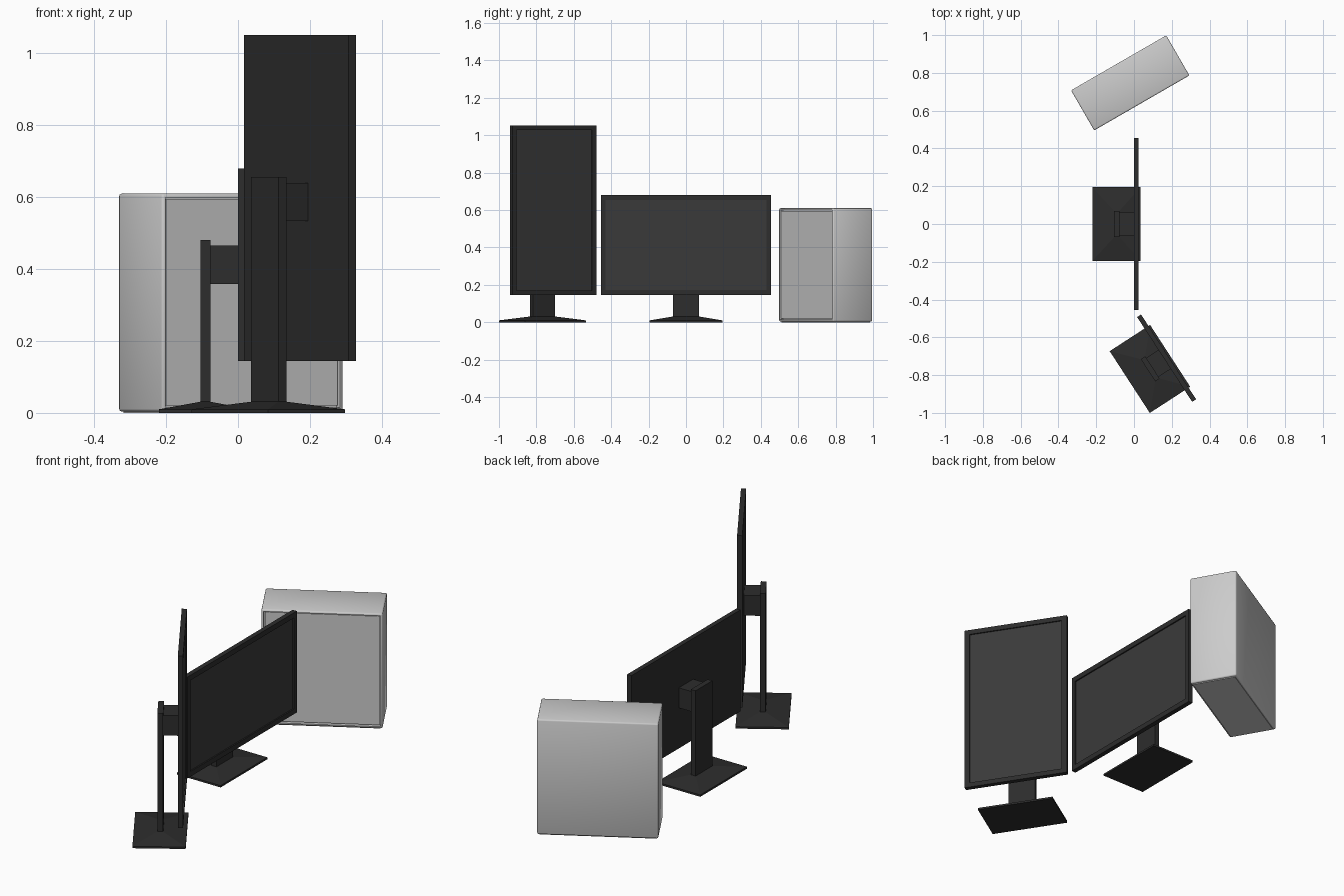
import bpy, bmesh
from math import radians
from mathutils import Matrix

if "Cube" in bpy.data.objects:
    bpy.data.objects.remove(bpy.data.objects["Cube"])


def material(name, v):
    m = bpy.data.materials.new(name)
    m.diffuse_color = (v, v, v, 1)
    m.use_nodes = True
    m.node_tree.nodes["Principled BSDF"].inputs["Base Color"].default_value = m.diffuse_color
    return m


DARK = material("dark_plastic", 0.026)
SCREEN = material("screen_grey", 0.042)


def finish(bm, name, place, mats=()):
    bmesh.ops.recalc_face_normals(bm, faces=bm.faces)
    me = bpy.data.meshes.new(name)
    bm.to_mesh(me)
    bm.free()
    ob = bpy.data.objects.new(name, me)
    ob.matrix_world = place
    for m in mats:
        me.materials.append(m)
    bpy.context.collection.objects.link(ob)
    return ob


def box_bm(lo, hi):
    bm = bmesh.new()
    bmesh.ops.create_cube(bm, size=1)
    for v in bm.verts:
        v.co = [lo[i] if v.co[i] < 0 else hi[i] for i in range(3)]
    return bm


def face_towards(bm, axis, sign):
    bm.normal_update()
    return max(bm.faces, key=lambda f: sign * f.normal[axis])


def monitor(prefix, place, half_w, top, column_top, side_bezel, top_bezel):
    # panel with a sunken screen
    bm = box_bm((0, -half_w, 0.145), (0.025, half_w, top))
    f = face_towards(bm, 0, 1)
    bmesh.ops.inset_individual(bm, faces=[f], thickness=0.02)
    for v in f.verts:
        v.co.y = (half_w - side_bezel) * (1 if v.co.y > 0 else -1)
        v.co.z = top - top_bezel if v.co.z > 0.4 else 0.145 + top_bezel
    ret = bmesh.ops.extrude_discrete_faces(bm, faces=[f])
    screen = ret["faces"][0]
    screen.material_index = 1
    for v in screen.verts:
        v.co.x -= 0.007
    finish(bm, prefix + "_panel", place, (DARK, SCREEN))

    # foot: thin slab rising to the column
    bm = box_bm((-0.22, -0.195, 0), (0.035, 0.195, 0.01))
    f = face_towards(bm, 2, 1)
    top_face = bmesh.ops.extrude_discrete_faces(bm, faces=[f])["faces"][0]
    for v in top_face.verts:
        v.co = (-0.105 if v.co.x < -0.1 else -0.077,
                0.07 if v.co.y > 0 else -0.07, 0.031)
    finish(bm, prefix + "_foot", place, (DARK,))

    # column and mounting block
    finish(box_bm((-0.105, -0.07, 0.025), (-0.077, 0.07, column_top)),
           prefix + "_column", place, (DARK,))
    finish(box_bm((-0.079, -0.06, column_top - 0.122), (0.001, 0.06, column_top - 0.016)),
           prefix + "_mount", place, (DARK,))


monitor("wide_monitor", Matrix.Identity(4), 0.455, 0.68, 0.481, 0.025, 0.027)
monitor("tall_monitor", Matrix.Translation((0.162, -0.717, 0)) @ Matrix.Rotation(radians(33), 4, 'Z'),
        0.2675, 1.052, 0.656, 0.027, 0.025)

# computer case: rounded box with a recess in its side
place = Matrix.Translation((-0.02, 0.747, 0)) @ Matrix.Rotation(radians(30), 4, 'Z')
bm = box_bm((-0.291, -0.1225, 0.004), (0.291, 0.1225, 0.61))
bmesh.ops.bevel(bm, geom=bm.edges[:], offset=0.007, segments=2, profile=0.5, affect='EDGES')
f = face_towards(bm, 1, -1)
bmesh.ops.inset_individual(bm, faces=[f], thickness=0.005)
back = bmesh.ops.extrude_discrete_faces(bm, faces=[f])["faces"][0]
for v in back.verts:
    v.co.y += 0.02
case = finish(bm, "computer_case", place)

# side panel set into the recess with a narrow gap
finish(box_bm((-0.275, -0.116, 0.02), (0.275, -0.1, 0.594)), "side_panel", place)

# low plinth under the case
finish(box_bm((-0.28, -0.112, 0), (0.28, 0.112, 0.01)), "case_plinth", place)

bpy.ops.object.select_all(action='DESELECT')
case.select_set(True)
bpy.context.view_layer.objects.active = case
bpy.ops.object.shade_smooth_by_angle(angle=radians(50))
